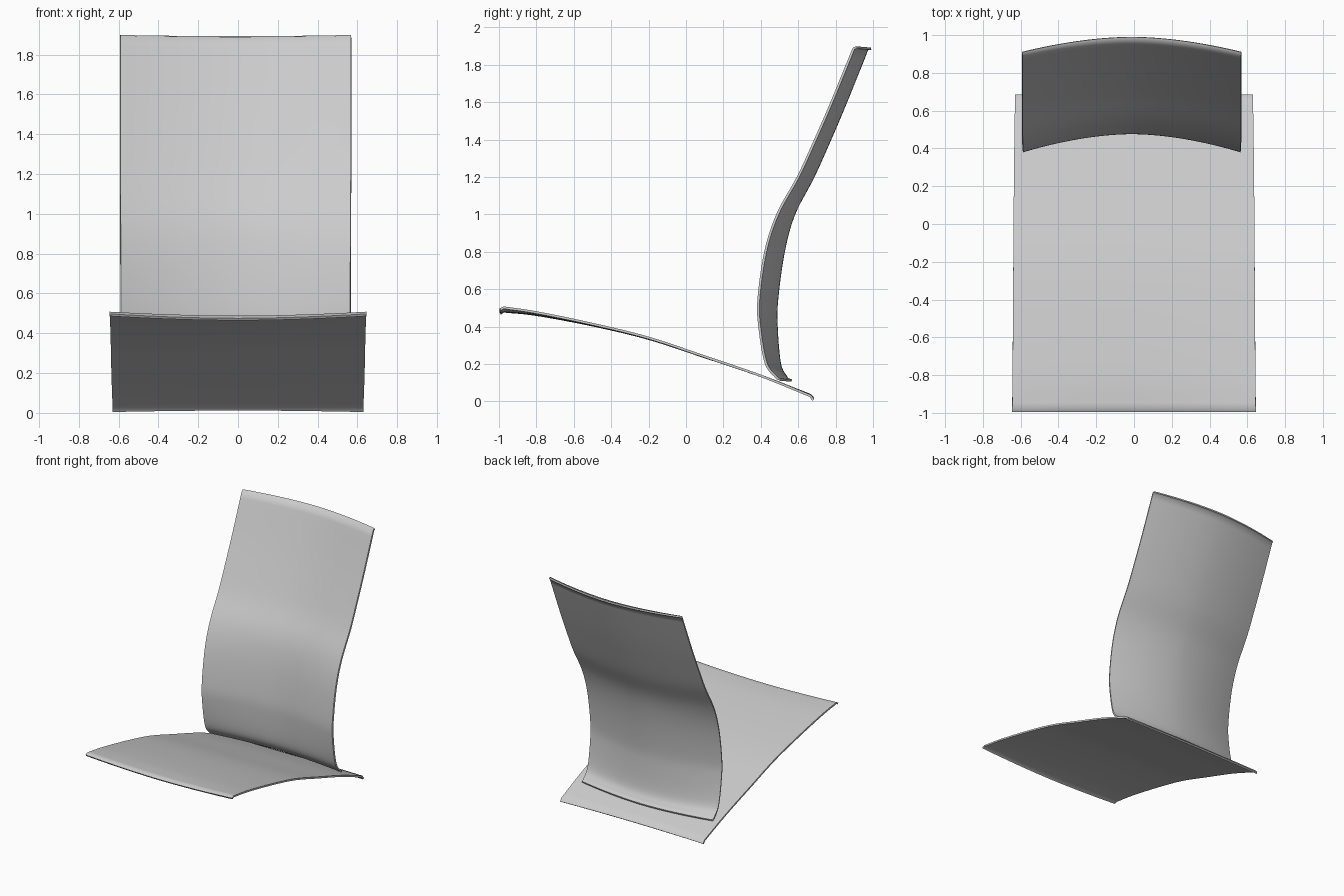
import bpy, math
from mathutils import Vector

if "Cube" in bpy.data.objects:
    bpy.data.objects.remove(bpy.data.objects["Cube"])

THICK = 0.013


def smooth_rows(rows, steps):
    """Catmull-Rom interpolation through section rows."""
    pts = [Vector(r) for r in rows]
    out = []
    for i in range(len(pts) - 1):
        p1, p2 = pts[i], pts[i + 1]
        p0 = pts[i - 1] if i else p1 * 2 - p2
        p3 = pts[i + 2] if i + 2 < len(pts) else p2 * 2 - p1
        for s in range(steps):
            t = s / steps
            out.append(0.5 * (2 * p1 + (p2 - p0) * t
                              + (2 * p0 - 5 * p1 + 4 * p2 - p3) * t * t
                              + (3 * p1 - p0 - 3 * p2 + p3) * t ** 3))
    out.append(pts[-1])
    return out


def shell(name, rows, lip_start, lip_end, half_width, dish_dir, x0=0.0, power=1.8, nx=32):
    """Curved sheet. Rows are (y, z, dish, width offset); lips are extra end rows."""
    secs = [Vector(lip_start)] + smooth_rows(rows, 6) + [Vector(lip_end)]
    verts, faces = [], []
    for y, z, dish, dw in secs:
        for i in range(nx + 1):
            u = 2 * i / nx - 1
            d = dish * abs(u) ** power
            verts.append((x0 + u * (half_width + dw), y + dish_dir[0] * d, z + dish_dir[1] * d))
    w = nx + 1
    for j in range(len(secs) - 1):
        for i in range(nx):
            a = j * w + i
            faces.append((a, a + 1, a + w + 1, a + w))
    me = bpy.data.meshes.new(name)
    me.from_pydata(verts, [], faces)
    ob = bpy.data.objects.new(name, me)
    bpy.context.collection.objects.link(ob)
    bpy.ops.object.select_all(action='DESELECT')
    bpy.context.view_layer.objects.active = ob
    ob.select_set(True)
    mod = ob.modifiers.new("thickness", 'SOLIDIFY')
    mod.thickness = THICK
    mod.offset = 0
    bpy.ops.object.modifier_apply(modifier=mod.name)
    bpy.ops.object.shade_smooth_by_angle(angle=math.radians(85))
    return ob


# Seat: waterfall sheet, corners lifted at the front and lowered at the rear
shell("seat",
      [(-0.975, 0.482, 0.020, 0.000), (-0.80, 0.464, 0.012, -0.002),
       (-0.50, 0.408, 0.006, -0.004), (-0.20, 0.336, 0.004, -0.006),
       (0.10, 0.238, 0.002, -0.008), (0.40, 0.137, 0.000, -0.011),
       (0.665, 0.034, -0.004, -0.015)],
      (-0.993, 0.470, 0.022, 0.000), (0.680, 0.016, -0.008, -0.015),
      0.645, (0, 1))

# Backrest: lumbar curve with the sides wrapping forward
shell("backrest",
      [(0.542, 0.120, 0.055, -0.005), (0.502, 0.20, 0.075, -0.005),
       (0.484, 0.40, 0.092, -0.004), (0.487, 0.55, 0.098, -0.003),
       (0.522, 0.80, 0.096, -0.002), (0.577, 1.00, 0.085, -0.001),
       (0.680, 1.20, 0.078, 0.000), (0.770, 1.40, 0.076, 0.000),
       (0.855, 1.60, 0.074, 0.000), (0.969, 1.883, 0.072, 0.000)],
      (0.565, 0.112, 0.060, -0.005), (0.990, 1.886, 0.080, 0.000),
      0.58, (-1, 0.08), x0=-0.012)
